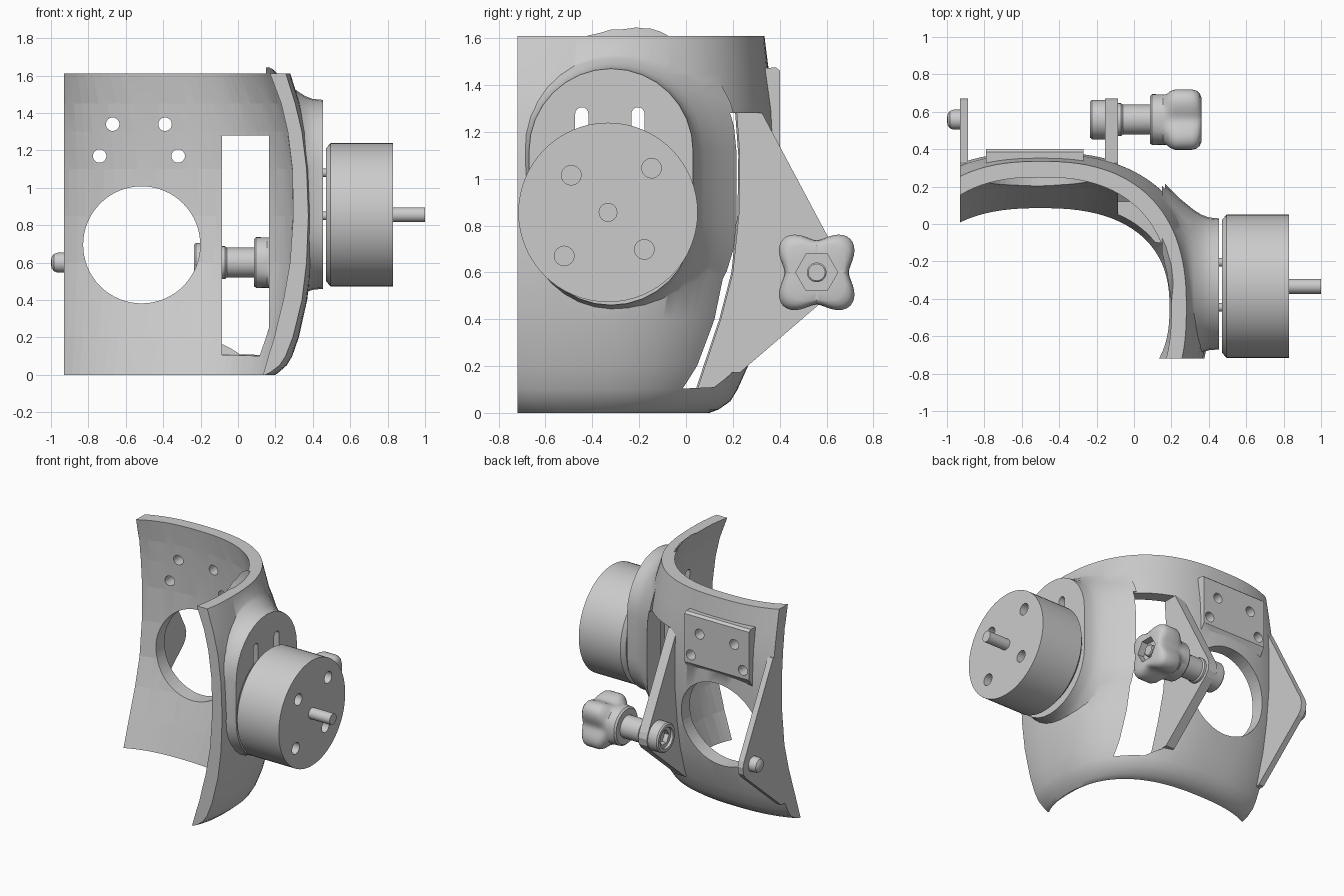
import bpy, bmesh
from math import sin, cos, pi, acos, asin, radians

if "Cube" in bpy.data.objects:
    bpy.data.objects.remove(bpy.data.objects["Cube"])


def finish(name, bm, smooth=True):
    bmesh.ops.recalc_face_normals(bm, faces=bm.faces)
    me = bpy.data.meshes.new(name)
    bm.to_mesh(me)
    bm.free()
    ob = bpy.data.objects.new(name, me)
    bpy.context.collection.objects.link(ob)
    if smooth:
        select(ob)
        bpy.ops.object.shade_smooth_by_angle(angle=radians(35))
    return ob


def select(ob):
    bpy.ops.object.select_all(action='DESELECT')
    ob.select_set(True)
    bpy.context.view_layer.objects.active = ob


def loft(name, rings, smooth=True):
    """Closed solid through a list of equally long point rings."""
    bm = bmesh.new()
    rows = [[bm.verts.new(p) for p in r] for r in rings]
    n = len(rows[0])
    for a, b in zip(rows, rows[1:]):
        for i in range(n):
            j = (i + 1) % n
            bm.faces.new((a[i], a[j], b[j], b[i]))
    bm.faces.new(rows[0])
    bm.faces.new(rows[-1])
    return finish(name, bm, smooth)


def lathe(name, profile, y, z, n=48, smooth=True):
    """Loft along x; profile rows are (x, radius[, shape function])."""
    rings = []
    for row in profile:
        f = row[2] if len(row) > 2 else (lambda t: 1)
        ts = [2 * pi * i / n for i in range(n)]
        rings.append([(row[0], y + row[1] * f(t) * cos(t), z + row[1] * f(t) * sin(t)) for t in ts])
    return loft(name, rings, smooth)


def boolean(ob, tool, op='DIFFERENCE'):
    select(ob)
    m = ob.modifiers.new('cut', 'BOOLEAN')
    m.operation, m.object, m.solver = op, tool, 'EXACT'
    bpy.ops.object.modifier_apply(modifier=m.name)
    bpy.data.objects.remove(tool, do_unlink=True)


def y_cylinder(x, z, r, n=32):
    ts = [2 * pi * i / n for i in range(n)]
    return loft('cutter', [[(x + r * cos(t), y, z + r * sin(t)) for t in ts] for y in (-.1, .8)], False)


def x_prism(name, pts, x0, x1):
    return loft(name, [[(x, y, z) for y, z in pts] for x in (x0, x1)], False)


def stadium(y, z0, z1, r, n=16):
    up = [(y + r * cos(pi * i / n), z1 + r * sin(pi * i / n)) for i in range(n + 1)]
    low = [(y - r * cos(pi * i / n), z0 - r * sin(pi * i / n)) for i in range(n + 1)]
    return up + low


def bowl(name, table, xc, yc, n=44):
    """Quarter-barrel solid: superellipse arcs closed at the corner xc, yc."""
    rings = []
    for z, x, y in table:
        a, b, e = x + .5, y + .45, 2.45
        t0 = -asin((abs(yc + .45) / b) ** (e / 2))
        t1 = pi - acos((abs(xc + .5) / a) ** (e / 2))
        ring = [(xc, yc, z)]
        for i in range(n + 1):
            t = t0 + (t1 - t0) * i / n
            c, s = cos(t), sin(t)
            ring.append((-.5 + a * abs(c) ** (2 / e) * (1 if c > 0 else -1),
                         -.45 + b * abs(s) ** (2 / e) * (1 if s > 0 else -1), z))
        rings.append(ring)
    return loft(name, rings, False)


# Curved shell: outer bulk, flared motor seat, hollowed inside
shell = bowl('curved_shell', [
    (0, .20, .10), (.015, .22, .14), (.05, .26, .19), (.1, .29, .22), (.2, .325, .265),
    (.4, .37, .32), (.6, .392, .355), (.85, .40, .38), (1.1, .39, .385), (1.3, .365, .375),
    (1.45, .33, .355), (1.61, .28, .335)], -.93, -.72)
seat = loft('motor_seat', [
    [(x, max(y, -.7195), z) for y, z in stadium(-.32, .81, 1.12, .35 + o)]
    for x, o in ((.455, 0), (.40, .005), (.36, .02), (.32, .045), (.24, .11), (.15, .2))])
boolean(shell, seat, 'UNION')

# Mounting pad on the back
pad = x_prism('pad', [(.3, 1.47), (.385, 1.475), (.402, 1.46), (.402, 1.11), (.36, 1.05), (.3, 1.05)], -.79, -.27)
boolean(shell, pad, 'UNION')
inner = bowl('inner', [
    (-.1, .15, .045), (0, .19, .085), (.2, .24, .145), (.4, .28, .21), (.6, .31, .26),
    (.85, .325, .285), (1.1, .32, .29), (1.3, .295, .28), (1.45, .26, .27), (1.61, .20, .25),
    (1.7, .16, .235)], -1.02, -.8)
boolean(shell, inner)

# Openings: round port, window, screw holes, motor slots
boolean(shell, y_cylinder(-.515, .695, .313, 64))
boolean(shell, x_prism('window', [(-.1, .1), (.12, .11), (.2, .172), (.7, .172), (.7, 1.28), (-.1, 1.28)], -.085, .165))
for x, z in ((-.67, 1.34), (-.39, 1.34), (-.74, 1.17), (-.32, 1.17)):
    boolean(shell, y_cylinder(x, z, .036))
for y in (-.445, -.205):
    boolean(shell, x_prism('slot', stadium(y, .78, 1.277, .028, 8), .1, .6))
select(shell)
bpy.ops.object.shade_smooth_by_angle(angle=radians(35))

# Triangular side arms
arm = [(.25, 1.28), (.325, 1.28), (.66, .65), (.672, .61), (.665, .56), (.64, .525),
       (.23, .172), (.14, .172), (.22, .45), (.27, .8)]
x_prism('left_arm', arm, -.93, -.888)
x_prism('right_arm', arm, -.155, -.085)

# Motor with face holes, shaft and seat screws
motor = lathe('motor', [(.47, .355), (.495, .383), (.83, .383)], -.333, .856, 64)
for y, z in ((-.49, 1.015), (-.147, 1.045), (-.178, .698), (-.52, .67)):
    boolean(motor, lathe('hole', [(.72, .042), (.9, .042)], y, z, 24, False))
lathe('motor_shaft', [(.8, .04), (1.0, .04)], -.333, .856, 24)
for y in (-.445, -.205):
    for z in (.85, 1.08):
        lathe('seat_screw', [(.40, .022), (.48, .022)], y, z, 20)


# Clamp bolt and four-lobed knob
def hexagon(t):
    return cos(pi / 6) / cos(t % (pi / 3) - pi / 6)


def star(k):
    return lambda t: 1 - k * cos(4 * t)


AY, AZ = .558, .6
lathe('bolt_cap', [(-.155, .105), (-.225, .105), (-.235, .096), (-.235, .075), (-.215, .075),
                   (-.215, .055, hexagon), (-.18, .055, hexagon)], AY, AZ)
lathe('clamp_bolt', [(-.16, .088), (-.07, .088), (-.06, .08), (.09, .08)], AY, AZ)
lathe('knob', [(.085, .125), (.097, .136), (.155, .138, star(.02)), (.175, .148, star(.1)),
               (.195, .162, star(.17)), (.22, .170, star(.19)), (.31, .170, star(.19)),
               (.335, .164, star(.18)), (.352, .15, star(.15)), (.36, .13, star(.1)),
               (.36, .09, hexagon), (.31, .09, hexagon)], AY, AZ, 72)
lathe('bolt_tip', [(.3, .042), (.34, .042), (.345, .036)], AY, AZ, 24)

# Round-headed pin on the left arm
lathe('left_pin', [(-.90, .053), (-.965, .053), (-.985, .046), (-.996, .03), (-1.0, .01)], AY, AZ, 32)
